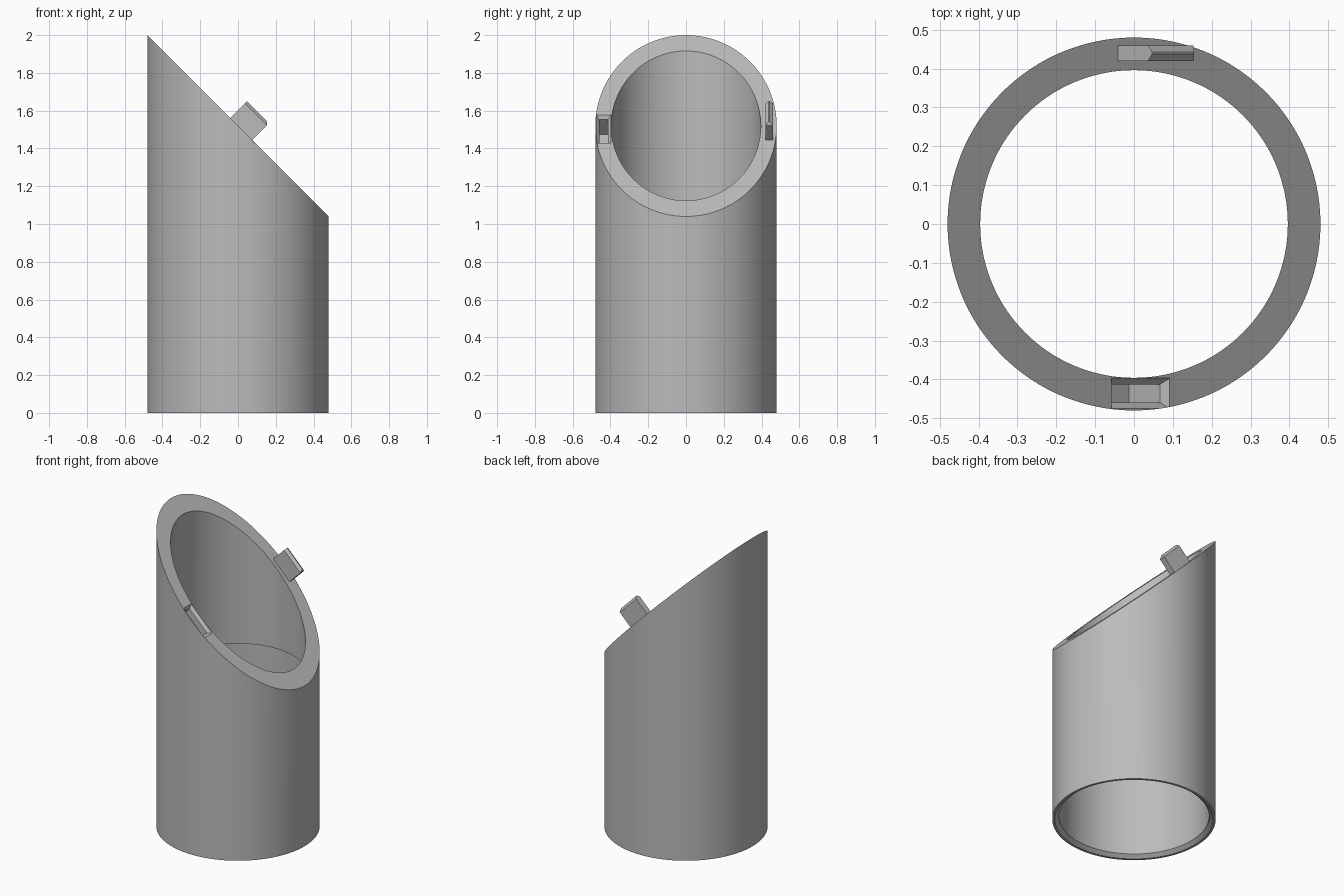
import bpy, bmesh, math
from mathutils import Matrix, Vector

old = bpy.data.objects.get("Cube")
if old:
    bpy.data.objects.remove(old, do_unlink=True)

SEGMENTS = 128
CUT_HEIGHT = 1.52          # height of the 45 degree cut on the axis
MID = 0.024                # centre of tab and socket along the slope

grey = bpy.data.materials.new("plain grey")
grey.use_nodes = True
grey.diffuse_color = (0.5, 0.5, 0.5, 1)
grey.node_tree.nodes["Principled BSDF"].inputs["Base Color"].default_value = grey.diffuse_color


def finish(bm, name):
    bmesh.ops.recalc_face_normals(bm, faces=bm.faces)
    mesh = bpy.data.meshes.new(name)
    bm.to_mesh(mesh)
    bm.free()
    mesh.materials.append(grey)
    obj = bpy.data.objects.new(name, mesh)
    bpy.context.collection.objects.link(obj)
    return obj


def activate(obj):
    bpy.ops.object.select_all(action='DESELECT')
    obj.select_set(True)
    bpy.context.view_layer.objects.active = obj


def slope_frame(y):
    # local x runs down the slope, local z points out of the cut face
    turn = Matrix.Rotation(math.radians(45), 4, 'Y')
    return Matrix.Translation((0, y, CUT_HEIGHT)) @ turn @ Matrix.Translation((MID, 0, 0))


def bridge(bm, a, b):
    for i in range(len(a)):
        j = (i + 1) % len(a)
        bm.faces.new((a[i], a[j], b[j], b[i]))


# Tube: closed profile of radius and height; None means the slanted cut
profile = [(0.48, 0), (0.48, None), (0.396, None), (0.396, 1.0),
           (0.441, 1.0), (0.441, 0.02), (0.465, 0)]
bm = bmesh.new()
rings = []
for radius, height in profile:
    ring = []
    for i in range(SEGMENTS):
        angle = math.tau * i / SEGMENTS
        x, y = radius * math.cos(angle), radius * math.sin(angle)
        ring.append(bm.verts.new((x, y, CUT_HEIGHT - x if height is None else height)))
    rings.append(ring)
for i, ring in enumerate(rings):
    bridge(bm, ring, rings[(i + 1) % len(rings)])
tube = finish(bm, "slanted_tube")

# Socket cutter: straight pocket with a flared mouth
bm = bmesh.new()
loops = []
for half_x, half_y, z in [(0.088, 0.023, -0.131), (0.088, 0.023, -0.018),
                          (0.106, 0.039, 0), (0.106, 0.039, 0.05)]:
    loops.append([bm.verts.new((sx * half_x, sy * half_y, z))
                  for sx, sy in ((-1, -1), (1, -1), (1, 1), (-1, 1))])
for a, b in zip(loops, loops[1:]):
    bridge(bm, a, b)
bm.faces.new(loops[0])
bm.faces.new(loops[-1])
bm.transform(slope_frame(-0.436))
cutter = finish(bm, "socket_cutter")
cutter.hide_render = True

cut = tube.modifiers.new("socket", 'BOOLEAN')
cut.operation = 'DIFFERENCE'
cut.solver = 'EXACT'
cut.object = cutter
activate(tube)
bpy.ops.object.modifier_apply(modifier=cut.name)
bpy.data.objects.remove(cutter, do_unlink=True)
activate(tube)
bpy.ops.object.shade_smooth_by_angle(angle=math.radians(25))

# Tab: thin block with a ridged top, hipped at its lower end
bm = bmesh.new()
for z in (-0.01, 0.11):
    for x in (-0.083, 0.083):
        for y in (-0.02, 0.02):
            bm.verts.new((x, y, z))
for x in (-0.083, 0.07):
    for y in (-0.003, 0.003):
        bm.verts.new(Vector((x, y, 0.125)))
bmesh.ops.convex_hull(bm, input=bm.verts)
bmesh.ops.dissolve_limit(bm, angle_limit=0.01, verts=bm.verts, edges=bm.edges)
bm.transform(slope_frame(0.44))
finish(bm, "locating_tab")
